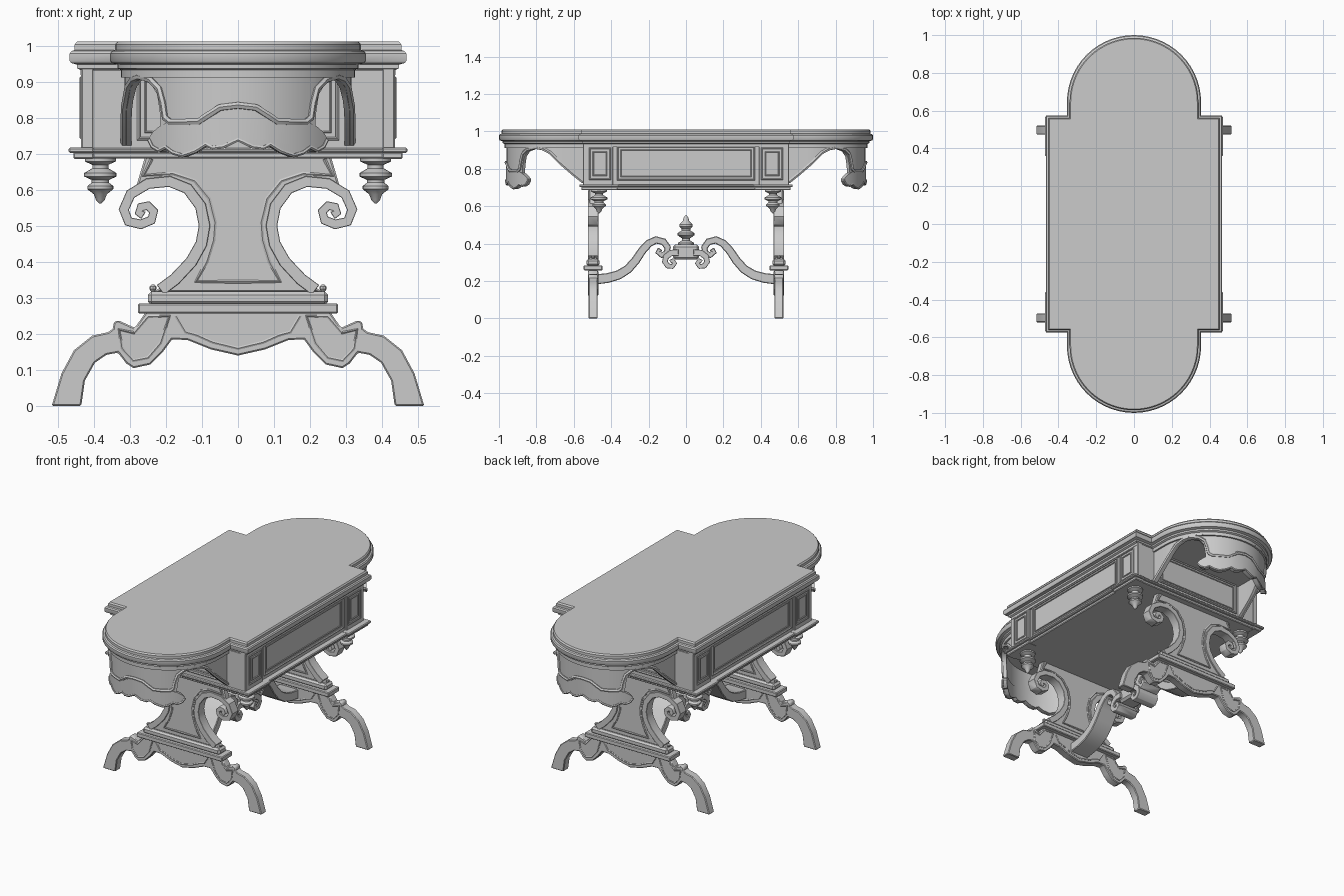
import bpy, bmesh
from math import sin, cos, pi, hypot

if "Cube" in bpy.data.objects:
    bpy.data.objects.remove(bpy.data.objects["Cube"])


def make(name, verts, faces, bevel=0):
    me = bpy.data.meshes.new(name)
    me.from_pydata(verts, [], faces)
    bm = bmesh.new()
    bm.from_mesh(me)
    bmesh.ops.remove_doubles(bm, verts=bm.verts, dist=1e-5)
    bmesh.ops.recalc_face_normals(bm, faces=bm.faces)
    bm.to_mesh(me)
    bm.free()
    ob = bpy.data.objects.new(name, me)
    bpy.context.collection.objects.link(ob)
    if bevel:
        m = ob.modifiers.new("edge", 'BEVEL')
        m.width, m.segments = bevel, 1
        m.limit_method, m.angle_limit = 'ANGLE', 0.8
    return ob


def loft(name, rings, bevel=0):
    """Skin equal-length rings and cap both ends."""
    n = len(rings[0])
    faces = [list(range(n)), list(range((len(rings) - 1) * n, len(rings) * n))]
    for k in range(len(rings) - 1):
        for i in range(n):
            j = (i + 1) % n
            faces.append([k*n + i, k*n + j, (k+1)*n + j, (k+1)*n + i])
    return make(name, [p for r in rings for p in r], faces, bevel)


def box(name, x0, x1, y0, y1, z0, z1, bevel=0.004):
    r = [(x0, y0), (x1, y0), (x1, y1), (x0, y1)]
    return loft(name, [[(x, y, z) for x, y in r] for z in (z0, z1)], bevel)


def plate(name, half, y0, y1, bevel=0.005):
    """Symmetric outline in x/z, extruded along y."""
    pts = half + [(-x, z) for x, z in reversed(half) if x > 1e-6]
    return loft(name, [[(x, y, z) for x, z in pts] for y in (y0, y1)], bevel)


def ribbon(name, path, t0, t1, place, w):
    """Band of tapering thickness following a 2D path, w = half width."""
    rings, n = [], len(path)
    for i, (a, b) in enumerate(path):
        p, q = path[max(i - 1, 0)], path[min(i + 1, n - 1)]
        da, db = q[0] - p[0], q[1] - p[1]
        h = (t0 + (t1 - t0) * i / (n - 1)) / 2 / hypot(da, db)
        u, v = (a - db*h, b + da*h), (a + db*h, b - da*h)
        rings.append([place(*u, -w), place(*u, w), place(*v, w), place(*v, -w)])
    return loft(name, rings, 0.004)


def bead(name, pts, r=0.006, closed=False):
    cu = bpy.data.curves.new(name, 'CURVE')
    cu.dimensions = '3D'
    cu.bevel_depth, cu.bevel_resolution, cu.use_fill_caps = r, 1, True
    sp = cu.splines.new('POLY')
    sp.points.add(len(pts) - 1)
    for p, c in zip(sp.points, pts):
        p.co = (*c, 1)
    sp.use_cyclic_u = closed
    bpy.context.collection.objects.link(bpy.data.objects.new(name, cu))


def mirrored(half):
    return [(-p[0], *p[1:]) for p in reversed(half) if p[0] > 1e-6] + half


def turned(name, x, y, z, sign, n=16):
    prof = [(.043, 0), (.043, .012), (.022, .022), (.022, .032), (.045, .046), (.045, .056),
            (.024, .066), (.024, .074), (.036, .084), (.036, .093), (.018, .108), (.012, .125), (.003, .135)]
    # the upright finial is a little taller than the pendants
    k = 1.2 if sign > 0 else -.95
    loft(name, [[(x + r*cos(2*pi*i/n), y + r*sin(2*pi*i/n), z + k*h) for i in range(n)]
                for r, h in prof])


# Table top: rectangle with round ends, stepped moulded edge
def top_outline(o, z, n=28):
    c, R, X, Y = 0.645, 0.355 - o, 0.467 - o, 0.575 - o
    end = [(R*cos(pi*i/n), c + R*sin(pi*i/n)) for i in range(n + 1)]
    half = [(X, -Y), (X, Y), (R, Y)] + end + [(-R, Y), (-X, Y), (-X, -Y), (-R, -Y)]
    return [(x, y, z) for x, y in half + [(-x, -y) for x, y in end] + [(R, -Y)]]


loft("table_top", [top_outline(o, z) for o, z in
     [(.03, .918), (.03, .932), (.02, .937), (.02, .947), (.004, .952), (0, .958), (0, .978),
      (.005, .985), (.014, .988), (.014, 1.003), (.02, 1.011)]])

# Frame box, base mouldings and panels
box("body", -.425, .425, -.55, .55, .70, .935)
box("base_lower", -.447, .447, -.555, .555, .687, .705)
box("base_upper", -.458, .458, -.568, .568, .703, .716)
for s in (-1, 1):
    x = s * .426
    for d, r in ((0, .008), (.018, .004)):
        a, z0, z1 = .365 - d, .742 + d, .918 - d
        bead("side_panel_frame", [(x, -a, z0), (x, a, z0), (x, a, z1), (x, -a, z1)], r, True)
        e, y = .275 - d, s * .551
        bead("end_panel_frame", [(-e, y, z0), (e, y, z0), (e, y, z1), (-e, y, z1)], r, True)
    for t in (-1, 1):
        xs, ys = sorted((s*.40, s*.435)), sorted((t*.39, t*.552))
        box("corner_post", *xs, *ys, .70, .94)
        box("corner_base", *sorted((s*.40, s*.47)), *sorted((t*.36, t*.57)), .702, .717)
        box("corner_base_lower", *sorted((s*.40, s*.457)), *sorted((t*.365, t*.56)), .686, .705)
        x = s * .434
        for d, r in ((0, .006), (.02, .006)):
            y0, y1, z0, z1 = t*(.405 + d), t*(.515 - d), .745 + d, .91 - d
            bead("post_panel_frame", [(x, y0, z0), (x, y1, z0), (x, y1, z1), (x, y0, z1)], r, True)
        turned("pendant", s*.382, t*.465, .69, -1)

# Curved end aprons with arches, scalloped drop and trim
R = 0.315


def wrap(u, r, z, s):
    a = u / R
    if abs(a) <= pi / 2:
        return ((R + r)*sin(a), s*(.645 + (R + r)*cos(a)), z)
    return ((R + r) * (1 if u > 0 else -1), s*(.645 - abs(u) + R*pi/2), z)


def strip(name, cols, r0, r1, s):
    loft(name, [[wrap(u, r1, zt, s), wrap(u, r1, zb, s), wrap(u, r0, zb, s), wrap(u, r0, zt, s)]
                for u, zt, zb in mirrored(cols)])


arch = [(.235, .77), (.24, .82), (.25, .865), (.275, .893), (.32, .906), (.355, .904), (.40, .885),
        (.44, .85), (.466, .824), (.495, .8), (.53, .77), (.595, .718)]
wall = [(u*.04, .93, .77) for u in range(6)] + [(u, .93, z) for u, z in arch]
drop = [(0, .825, .735), (.04, .82, .716), (.07, .805, .712), (.09, .793, .722), (.12, .785, .704),
        (.16, .785, .691), (.19, .785, .699), (.215, .785, .714), (.24, .775, .705),
        (.265, .76, .715), (.28, .745, .735)]
trim = [(0, .834), (.05, .828), (.085, .806), (.11, .79), (.16, .788), (.20, .788), (.218, .80),
        (.226, .84), (.24, .88), (.275, .905), (.33, .915), (.37, .908), (.41, .888),
        (.47, .83), (.53, .778), (.59, .73)]
for s in (-1, 1):
    strip("end_apron", wall, -.02, 0, s)
    strip("apron_drop", drop, -.024, .003, s)
    strip("apron_cornice", [(i*.033, .925, .912) for i in range(19)], -.02, .01, s)
    bead("apron_trim", [wrap(u, .001, z, s) for u, z in mirrored(trim)], .01)
    bead("drop_trim", [wrap(u, .002, zb + .004, s) for u, zt, zb in mirrored(drop)], .006)

# Trestle ends: upright, scrolls, crossbar, legs
upright = [(0, .315), (.235, .315), (.175, .36), (.125, .41), (.1, .46), (.095, .5), (.105, .55),
           (.135, .6), (.19, .628), (.25, .622), (.285, .60), (.257, .695), (0, .695)]
panel = [(0, .345), (.117, .345), (.087, .40), (.068, .46), (.064, .51), (.08, .575), (.12, .625),
         (.18, .645), (.262, .64), (.24, .685)]
scroll = [(.215, .322), (.175, .352), (.13, .4), (.102, .45), (.093, .5), (.104, .555), (.14, .603),
          (.19, .623), (.25, .617), (.298, .588), (.317, .545), (.304, .512), (.27, .504),
          (.24, .516), (.234, .54), (.25, .556), (.27, .552), (.275, .537), (.262, .529)]
legs = [(0, .14), (.075, .157), (.14, .183), (.183, .185), (.21, .148), (.244, .115),
        (.29, .105), (.31, .118), (.333, .148), (.365, .142), (.397, .12), (.425, .07), (.435, 0),
        (.517, 0), (.49, .09), (.455, .155), (.405, .195), (.36, .205), (.347, .215), (.345, .232),
        (.333, .238), (.286, .217), (.253, .265), (0, .265)]
leaf = [(.19, .25), (.215, .175), (.25, .134), (.29, .126), (.322, .16), (.33, .212), (.288, .203), (.25, .248)]
skirt = [(0, .16), (.07, .177), (.115, .197), (.145, .205), (.172, .25)]
for s in (-1, 1):
    c = s * .497
    plate("upright", upright, c - .02, c + .02)
    plate("legs", legs, c - .024, c + .024, .004)
    box("crossbar_lower", -.278, .278, c - .05, c + .05, .257, .284)
    box("crossbar_upper", -.25, .25, c - .035, c + .035, .28, .318, .01)
    for f in (-1, 1):
        bead("upright_panel_trim", [(x, c + f*.02, z) for x, z in mirrored(panel)], .006)
        bead("skirt_trim", [(x, c + f*.023, z) for x, z in mirrored(skirt)], .005)
        ribbon("upright_scroll", scroll, .034, .024, lambda a, b, d: (f*a, c + d, b), .028)
        loft("crossbar_knob", [[(f*.236 + r*cos(k*pi/4), c + r*sin(k*pi/4), z) for k in range(8)]
                               for r, z in ((.004, .315), (.01, .325), (.009, .332), (.003, .337))])
        for g in (-1, 1):
            bead("leg_leaf_trim", [(g*x, c + f*.023, z) for x, z in leaf], .005, True)

# Stretcher with scrolls, centre block and finial
arm = [(.49, .208), (.42, .216), (.36, .233), (.31, .264), (.268, .312), (.235, .362), (.198, .402),
       (.16, .42), (.12, .41), (.098, .38), (.104, .35), (.13, .338), (.15, .354), (.138, .372)]
curl = [(.04, .352), (.08, .35), (.107, .33), (.113, .303), (.098, .281), (.073, .278), (.06, .295),
        (.07, .311), (.084, .303)]
for s in (-1, 1):
    ribbon("stretcher_arm", arm, .054, .028, lambda a, b, d: (d, s*a, b), .06)
    ribbon("stretcher_curl", curl, .036, .022, lambda a, b, d: (d, s*a, b), .068)
box("stretcher_block", -.055, .055, -.07, .07, .315, .395, .012)
turned("stretcher_finial", 0, 0, .39, 1)

# Turn everything into meshes and smooth the soft edges
bpy.ops.object.select_all(action='SELECT')
bpy.context.view_layer.objects.active = bpy.data.objects["table_top"]
bpy.ops.object.convert(target='MESH')
bpy.ops.object.shade_smooth_by_angle(angle=0.6)
